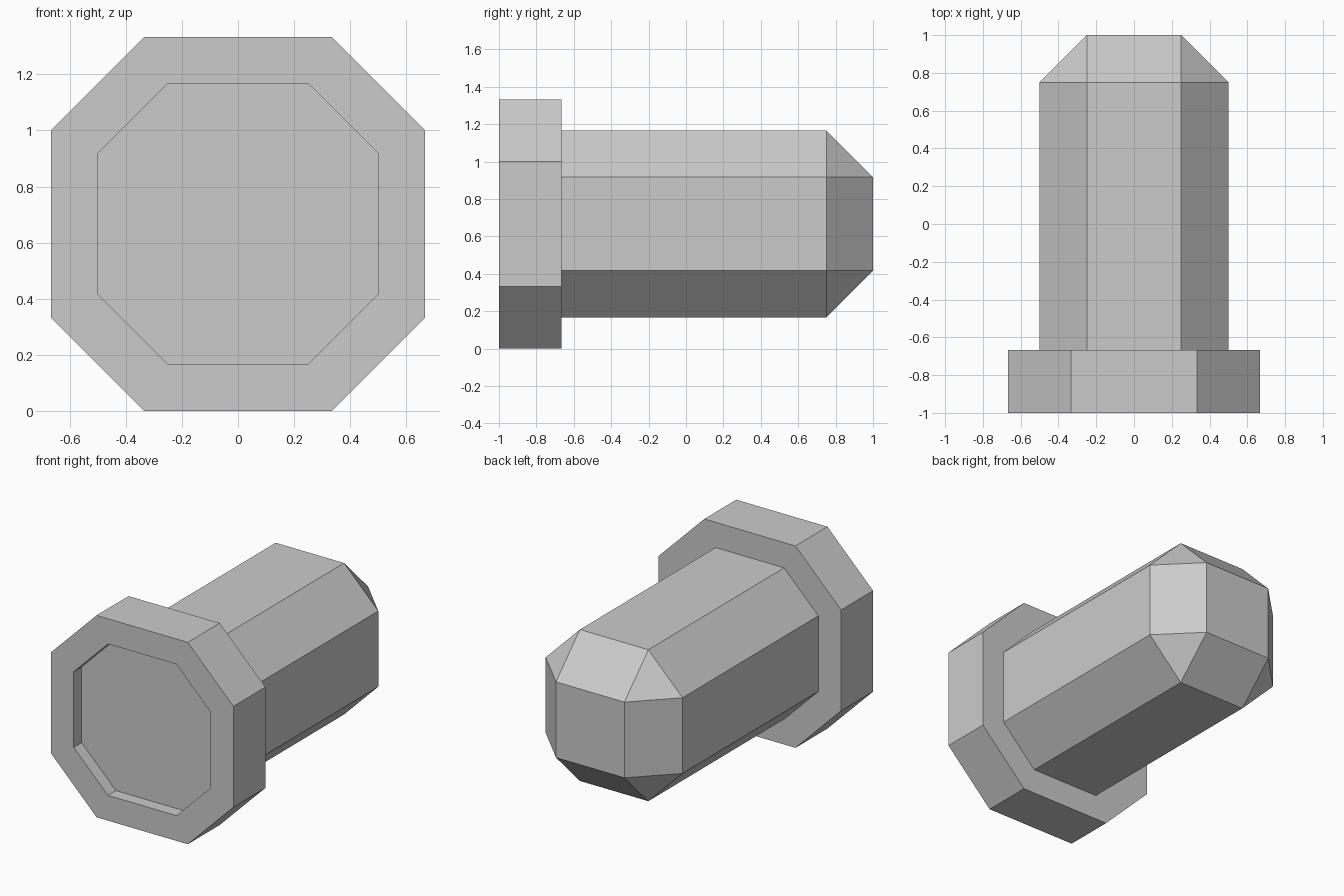
import bpy
import bmesh

cube = bpy.data.objects.get("Cube")
if cube:
    bpy.data.objects.remove(cube, do_unlink=True)

CENTRE_Z = 2 / 3

# Single plain grey
grey = bpy.data.materials.new("plain_grey")
grey.use_nodes = True
colour = (0.6, 0.6, 0.6, 1)
grey.diffuse_color = colour
grey.node_tree.nodes["Principled BSDF"].inputs["Base Color"].default_value = colour


def octagon(bm, half, flat, y):
    """Ring of eight points: a square of half-width 'half' with cut corners."""
    points = [(half, -flat), (half, flat), (flat, half), (-flat, half)]
    points += [(-x, -z) for x, z in points]
    return [bm.verts.new((x, y, z + CENTRE_Z)) for x, z in points]


def loft(name, sections, cap_start=False, cap_end=False):
    """Skin a run of octagon sections along y."""
    bm = bmesh.new()
    rings = [octagon(bm, *s) for s in sections]
    for a, b in zip(rings, rings[1:]):
        for i in range(8):
            j = (i + 1) % 8
            bm.faces.new((a[i], a[j], b[j], b[i]))
    if cap_start:
        bm.faces.new(rings[0][::-1])
    if cap_end:
        bm.faces.new(rings[-1])
    # Collapses the doubled corners where a section is square
    bmesh.ops.remove_doubles(bm, verts=bm.verts, dist=0.0001)
    bmesh.ops.dissolve_degenerate(bm, edges=bm.edges, dist=0.0001)
    # The winding is the same all along, so one flip faces everything outward
    bm.normal_update()
    outer = max(bm.faces, key=lambda f: f.calc_center_median().x)
    if outer.normal.x < 0:
        bmesh.ops.reverse_faces(bm, faces=bm.faces)
    mesh = bpy.data.meshes.new(name)
    bm.to_mesh(mesh)
    bm.free()
    mesh.materials.append(grey)
    obj = bpy.data.objects.new(name, mesh)
    bpy.context.collection.objects.link(obj)
    return obj


R, r = 2 / 3, 0.5

# Flange with a shallow recess in its front
loft("flange", [(r, r / 2, -0.917), (r, r / 2, -1), (R, R / 2, -1),
                (R, R / 2, -R), (r, r / 2, -R)], cap_start=True)

# Shaft tapering to a square end
loft("shaft", [(r, r / 2, -R), (r, r / 2, 0.75), (r / 2, r / 2, 1)], cap_end=True)
